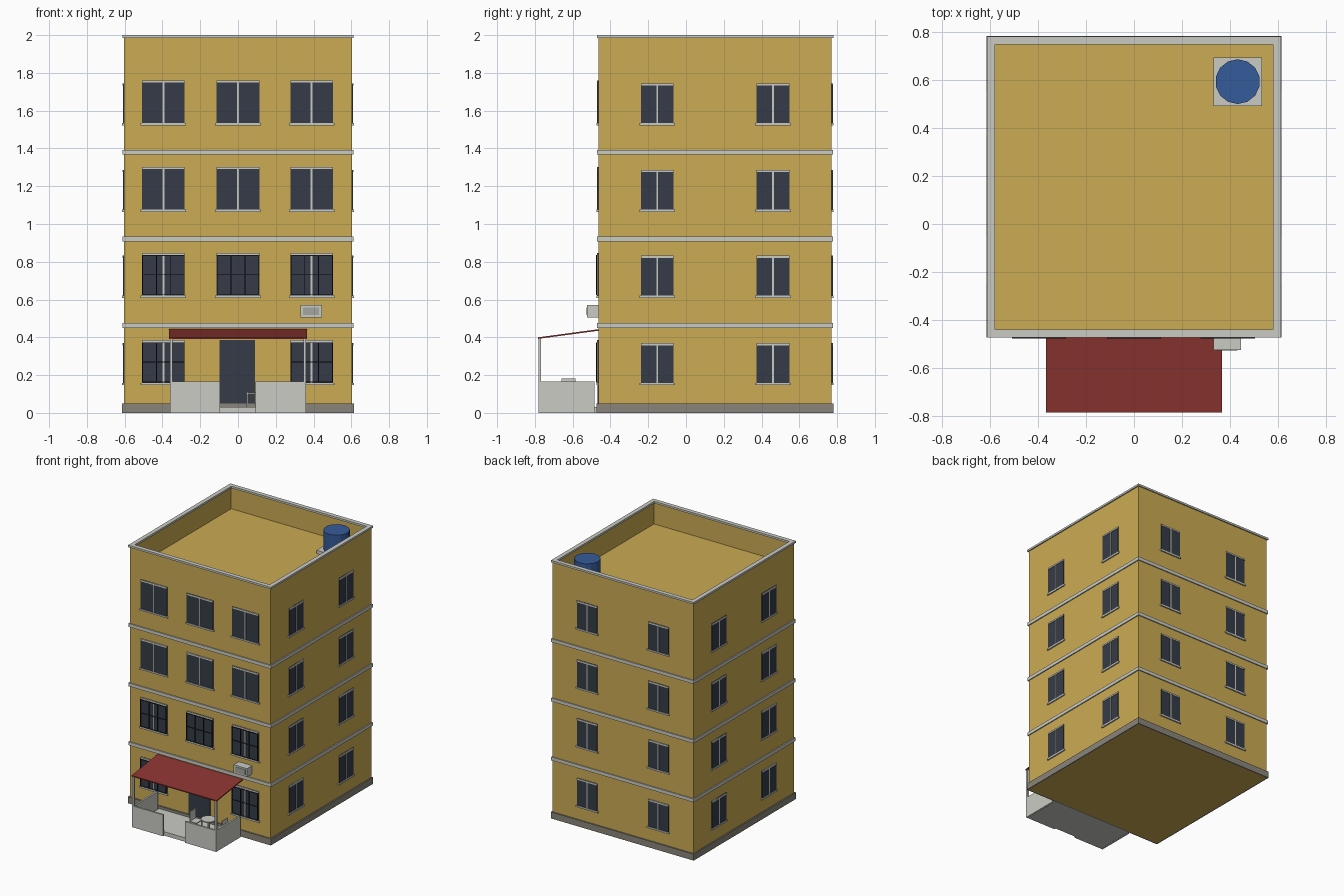
import bpy, bmesh, math
from mathutils import Matrix, Vector

cube = bpy.data.objects.get("Cube")
if cube:
    bpy.data.objects.remove(cube, do_unlink=True)


def material(name, r, g, b):
    lin = [((c / 255 + 0.055) / 1.055) ** 2.4 for c in (r, g, b)] + [1]
    m = bpy.data.materials.new(name)
    m.use_nodes = True
    m.diffuse_color = lin
    m.node_tree.nodes["Principled BSDF"].inputs["Base Color"].default_value = lin
    return m


OCHRE = material("ochre plaster", 203, 171, 83)
TRIM = material("pale trim", 203, 203, 197)
STONE = material("grey plinth", 138, 133, 123)
GLASS = material("dark glass", 53, 59, 71)
IRON = material("black iron", 30, 31, 35)
RED = material("red awning", 140, 53, 49)
BLUE = material("blue tank", 53, 91, 154)
GRILL = material("vent grey", 165, 165, 160)


def finish(name, bm, mats, matrix=Matrix()):
    bmesh.ops.recalc_face_normals(bm, faces=bm.faces)
    mesh = bpy.data.meshes.new(name)
    bm.to_mesh(mesh)
    bm.free()
    for m in mats:
        mesh.materials.append(m)
    ob = bpy.data.objects.new(name, mesh)
    ob.matrix_world = matrix
    bpy.context.collection.objects.link(ob)
    return ob


def add_box(bm, x, y, z, slot=0):
    size = Vector((x[1] - x[0], y[1] - y[0], z[1] - z[0]))
    mid = Vector((sum(x), sum(y), sum(z))) / 2
    mat = Matrix.Translation(mid) @ Matrix.Diagonal((*size, 1))
    for v in bmesh.ops.create_cube(bm, size=1, matrix=mat)["verts"]:
        for f in v.link_faces:
            f.material_index = slot


def boxes(name, mat, *parts):
    bm = bmesh.new()
    for p in parts:
        add_box(bm, *p)
    return finish(name, bm, [mat])


def cylinder(name, mat, r, x, y, z, sides):
    bm = bmesh.new()
    bmesh.ops.create_cone(bm, cap_ends=True, segments=sides, radius1=r, radius2=r,
                          depth=z[1] - z[0],
                          matrix=Matrix.Translation((x, y, sum(z) / 2)))
    return finish(name, bm, [mat])


# Main block: half sizes and centre; the roof is sunk behind a parapet
HX, HY, CY = 0.603, 0.617, 0.154
bm = bmesh.new()
add_box(bm, (-HX, HX), (CY - HY, CY + HY), (0, 1.992))
top = max(bm.faces, key=lambda f: f.calc_center_median().z)
bmesh.ops.inset_region(bm, faces=[top], thickness=0.022)
roof = bmesh.ops.extrude_discrete_faces(bm, faces=[top])["faces"][0]
bmesh.ops.translate(bm, verts=roof.verts, vec=(0, 0, -0.172))
finish("building_walls", bm, [OCHRE])


def ring(name, mat, out, inn, z):
    """Rectangular band around the walls, out beyond and inn inside the wall face."""
    ax, ay, bx, by = HX + out, HY + out, HX - inn, HY - inn
    boxes(name, mat,
          ((-ax, ax), (CY - ay, CY - by), z), ((-ax, ax), (CY + by, CY + ay), z),
          ((-ax, -bx), (CY - by, CY + by), z), ((bx, ax), (CY - by, CY + by), z))


ring("plinth", STONE, 0.01, 0, (0, 0.05))
ring("parapet_coping", TRIM, 0.009, 0.024, (1.985, 2))
for i, z in enumerate((0.463, 0.92, 1.38)):
    ring(f"floor_band_{i + 1}", TRIM, 0.008, 0, (z - 0.013, z + 0.013))


# Windows: local x runs along the wall, local -y points outwards
def window(name, place, w, h, mullion=True, bars=False):
    bm = bmesh.new()
    add_box(bm, (-w, w), (-0.005, 0.002), (0, h), 0)
    add_box(bm, (-w, w), (-0.008, 0), (h - 0.012, h), 1)
    add_box(bm, (-w - 0.008, w + 0.008), (-0.01, 0), (-0.003, 0.009), 1)
    if mullion:
        add_box(bm, (-0.005, 0.005), (-0.007, 0), (0.009, h - 0.012), 1)
    if bars:
        for k in range(4):
            x = (k / 1.5 - 1) * (w - 0.003)
            add_box(bm, (x - 0.002, x + 0.002), (-0.013, -0.009), (0.012, h - 0.012), 2)
        for z in (0.012, h / 2, h - 0.016):
            add_box(bm, (-w, w), (-0.014, -0.01), (z, z + 0.004), 2)
    finish(name, bm, [GLASS, TRIM, IRON], place)


for level, z in enumerate((0.15, 0.612, 1.067, 1.525)):
    for i, x in enumerate((-0.395, 0, 0.39)):
        if level or i != 1:
            window(f"front_window_{level + 1}_{i + 1}",
                   Matrix.Translation((x, CY - HY, z)), 0.113, 0.235,
                   not (level == 1 and i == 1), level < 2)
    for side in (-1, 1):
        for i, y in enumerate((-0.152, 0.46)):
            place = Matrix.Translation((side * HX, y, z)) @ Matrix.Rotation(side * math.pi / 2, 4, "Z")
            window(f"{'left' if side > 0 else 'right'}_window_{level + 1}_{i + 1}",
                   place, 0.087, 0.22)
        place = Matrix.Translation((side * 0.305, CY + HY, z)) @ Matrix.Rotation(math.pi, 4, "Z")
        window(f"back_window_{level + 1}_{side}", place, 0.087, 0.22)

# Entrance door
FY = CY - HY
boxes("front_door", GLASS, ((-0.097, 0.09), (FY - 0.006, FY), (0.05, 0.385)))

# Porch: floor, low walls with an entrance gap, posts and sloping awning
boxes("porch_floor", TRIM, ((-0.345, 0.345), (-0.768, FY - 0.01), (0, 0.03)))
H = (0, 0.165)
boxes("porch_walls", TRIM,
      ((-0.36, -0.095), (-0.782, -0.768), H), ((0.092, 0.36), (-0.782, -0.768), H),
      ((-0.36, -0.346), (-0.768, -0.485), H), ((0.346, 0.36), (-0.768, -0.485), H))
for side, name in ((-1, "right"), (1, "left")):
    x = side * 0.353
    boxes(f"{name}_porch_post", TRIM, ((x - 0.007, x + 0.007), (-0.782, -0.768), (0.165, 0.397)))
awning = boxes("awning", RED, ((-0.365, 0.365), (-0.783, FY), (0.392, 0.4)))
for v in awning.data.vertices:
    if v.co.y > -0.6:
        v.co.z += 0.043

# Porch furniture
TX, TY = 0.185, -0.622
cylinder("table_top", TRIM, 0.055, TX, TY, (0.142, 0.15), 16)
cylinder("table_leg", TRIM, 0.008, TX, TY, (0.03, 0.142), 8)
cylinder("table_foot", TRIM, 0.03, TX, TY, (0.03, 0.036), 12)
for side in (-1, 1):
    cx = TX + side * 0.11
    y0, y1 = TY - 0.036, TY + 0.036
    legs = [((cx + a * 0.026 - 0.003, cx + a * 0.026 + 0.003), (y, y + 0.006), (0.03, 0.1))
            for a in (-1, 1) for y in (y0, y1 - 0.006)]
    bx = cx + side * 0.028
    boxes(f"chair_{'right' if side < 0 else 'left'}", TRIM, *legs,
          ((cx - 0.03, cx + 0.03), (y0, y1), (0.1, 0.108)),
          ((bx - 0.003, bx + 0.003), (y0, y1), (0.108, 0.182)))

# Air conditioner with a front vent
boxes("air_conditioner", TRIM, ((0.33, 0.445), (-0.524, FY), (0.505, 0.57)))
boxes("air_conditioner_vent", GRILL, ((0.345, 0.43), (-0.527, -0.524), (0.517, 0.558)))

# Roof water tank on its slab
boxes("tank_slab", TRIM, ((0.33, 0.532), (0.49, 0.692), (1.82, 1.845)))
cylinder("water_tank", BLUE, 0.093, 0.431, 0.592, (1.845, 1.992), 14)
